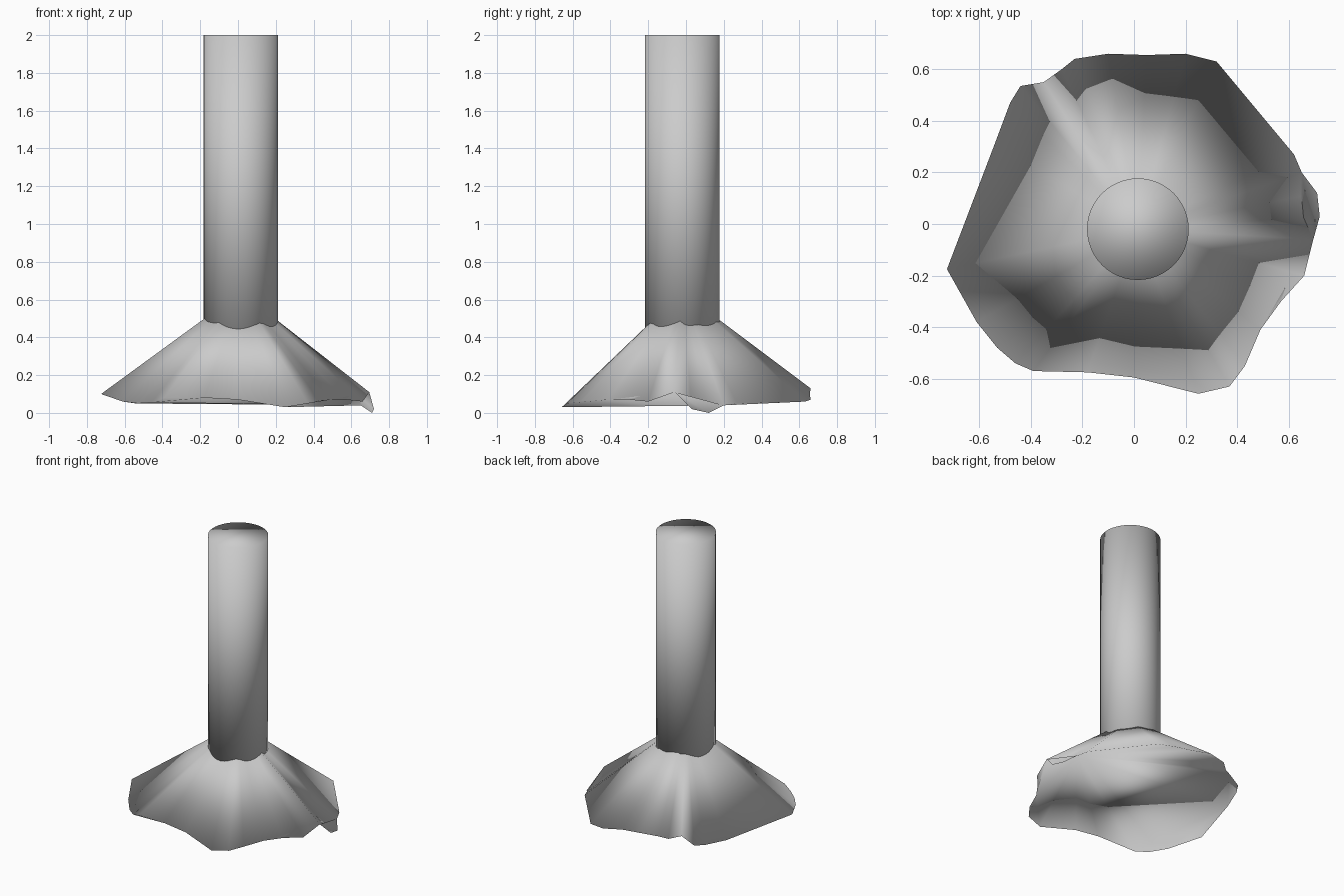
import bpy
import bmesh

default = bpy.data.objects.get("Cube")
if default:
    bpy.data.objects.remove(default, do_unlink=True)

CENTRE = (0.015, -0.02)

grey = bpy.data.materials.new("plain_grey")
grey.use_nodes = True
grey.diffuse_color = (0.6, 0.6, 0.6, 1)
grey.node_tree.nodes["Principled BSDF"].inputs["Base Color"].default_value = (0.6, 0.6, 0.6, 1)


def finish(name, bm):
    """Turn a bmesh into a fully smooth-shaded grey object."""
    bmesh.ops.recalc_face_normals(bm, faces=bm.faces)
    for face in bm.faces:
        face.smooth = True
    mesh = bpy.data.meshes.new(name)
    bm.to_mesh(mesh)
    bm.free()
    mesh.materials.append(grey)
    obj = bpy.data.objects.new(name, mesh)
    bpy.context.collection.objects.link(obj)
    return obj


# Upright post, its foot hidden inside the skirt
bm = bmesh.new()
bmesh.ops.create_cone(bm, cap_ends=True, segments=48, radius1=0.197, radius2=0.197, depth=1.7)
bmesh.ops.translate(bm, verts=bm.verts, vec=(*CENTRE, 1.15))
finish("post", bm)

# Flaring skirt: an apex inside the post joined to a wavy rim, closed below
rim = [
    (0.72, 0.03, 0.02), (0.71, 0.12, 0.0), (0.65, 0.20, 0.04), (0.62, 0.27, 0.05),
    (0.32, 0.63, 0.06), (0.20, 0.66, 0.07), (0.05, 0.655, 0.10), (-0.10, 0.66, 0.13),
    (-0.23, 0.64, 0.12), (-0.28, 0.60, 0.10), (-0.35, 0.55, 0.12), (-0.44, 0.535, 0.07),
    (-0.48, 0.47, 0.06), (-0.54, 0.31, 0.05), (-0.725, -0.175, 0.10), (-0.61, -0.38, 0.06),
    (-0.53, -0.48, 0.05), (-0.46, -0.54, 0.055), (-0.39, -0.57, 0.08), (-0.18, -0.575, 0.08),
    (0.0, -0.595, 0.07), (0.25, -0.658, 0.03), (0.37, -0.63, 0.05), (0.43, -0.55, 0.065),
    (0.49, -0.41, 0.07), (0.57, -0.30, 0.07), (0.66, -0.20, 0.06), (0.695, -0.06, 0.11),
]
bm = bmesh.new()
apex = bm.verts.new((*CENTRE, 0.64))
ring = [bm.verts.new(p) for p in rim]
for a, b in zip(ring, ring[1:] + ring[:1]):
    bm.faces.new((apex, a, b))
bm.faces.new(ring[::-1])
finish("skirt", bm)
